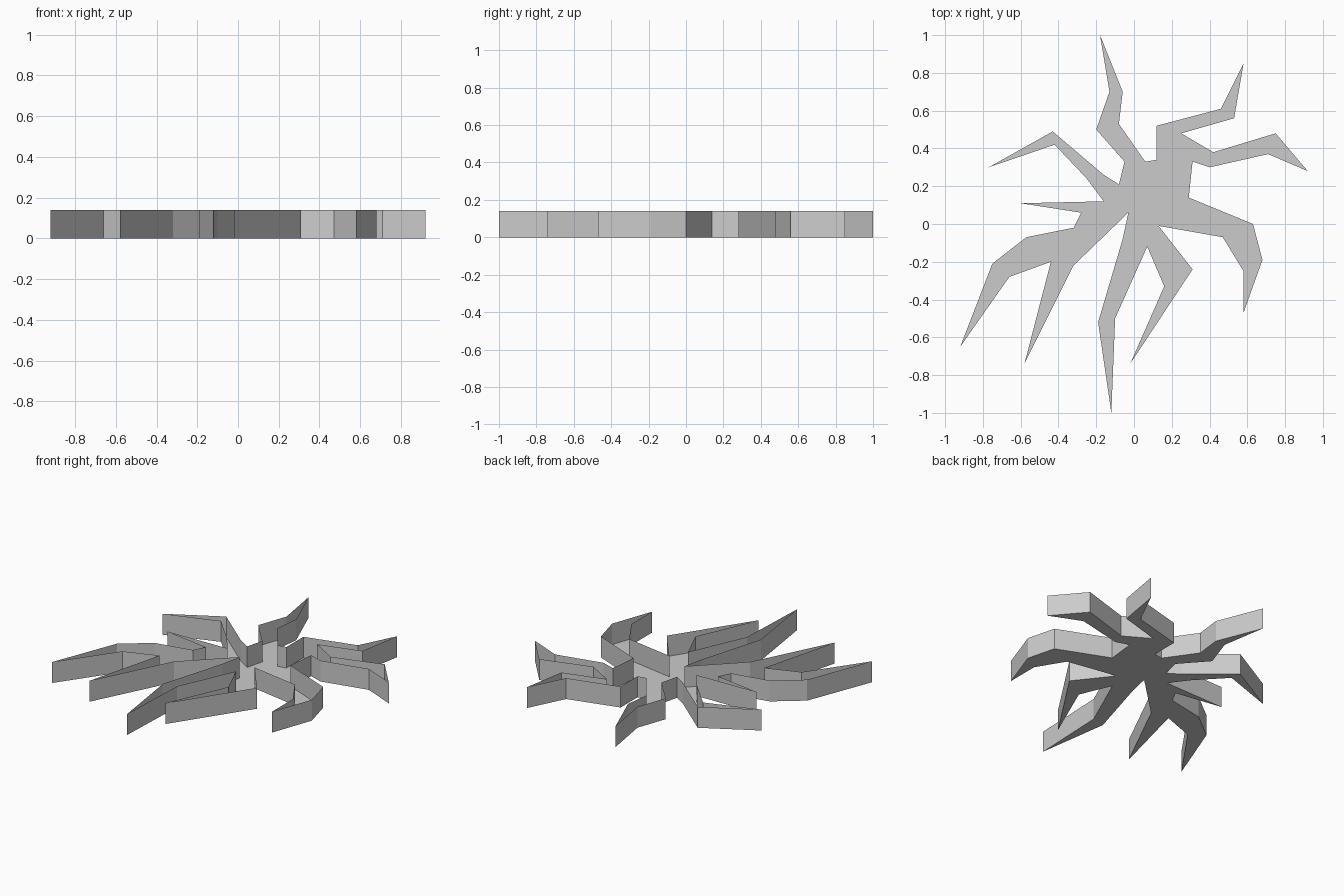
import bpy
import bmesh

cube = bpy.data.objects.get("Cube")
if cube:
    bpy.data.objects.remove(cube, do_unlink=True)

WALL_HEIGHT = 0.14

# One flat colour for the whole tray
grey = bpy.data.materials.new("plain grey")
grey.use_nodes = True
colour = (0.6, 0.6, 0.6, 1.0)
grey.diffuse_color = colour
grey.node_tree.nodes["Principled BSDF"].inputs["Base Color"].default_value = colour

# Clockwise plan of each crooked arm, from its root round the tip and back
arms = {
    "back": [(-.05, .33), (-.2, .5), (-.13, .7), (-.18, 1), (-.06, .7), (-.08, .53), (.06, .33)],
    "back_left": [(.12, .34), (.12, .52), (.46, .61), (.58, .85), (.53, .56), (.25, .48)],
    "left": [(.42, .38), (.75, .48), (.92, .28), (.71, .37), (.4, .3), (.31, .33)],
    "front_left": [(.29, .14), (.63, 0), (.68, -.19), (.58, -.47), (.58, -.25), (.47, -.07), (.13, -.01)],
    "front_inner": [(.31, -.24), (-.02, -.74), (.16, -.33), (.07, -.12)],
    "front": [(-.1, -.5), (-.12, -1), (-.19, -.52), (-.06, -.08), (-.03, .06)],
    "front_right": [(-.32, -.22), (-.58, -.74), (-.44, -.2)],
    "right_long": [(-.66, -.28), (-.92, -.65), (-.75, -.21), (-.57, -.07), (-.32, -.02), (-.28, .06)],
    "right_spike": [(-.6, .11), (-.16, .12)],
    "back_right": [(-.25, .24), (-.42, .42), (-.77, .3), (-.43, .49), (-.16, .26), (-.08, .21)],
}
outline = [point for arm in arms.values() for point in arm]


def build_tray(name, points, height, material):
    """Flat floor with thin upright walls along its rim, open at the top."""
    bm = bmesh.new()
    lower = [bm.verts.new((x, y, 0)) for x, y in points]
    upper = [bm.verts.new((x, y, height)) for x, y in points]

    # Floor, facing down
    floor = bm.faces.new(lower)
    floor.normal_update()
    if floor.normal.z > 0:
        floor.normal_flip()

    # Rim walls, facing outwards
    for i in range(len(points)):
        j = (i + 1) % len(points)
        bm.faces.new((lower[j], lower[i], upper[i], upper[j]))

    bmesh.ops.triangulate(bm, faces=[floor])
    mesh = bpy.data.meshes.new(name)
    bm.to_mesh(mesh)
    bm.free()
    mesh.materials.append(material)
    tray = bpy.data.objects.new(name, mesh)
    bpy.context.collection.objects.link(tray)
    return tray


build_tray("splayed_arm_tray", outline, WALL_HEIGHT, grey)
